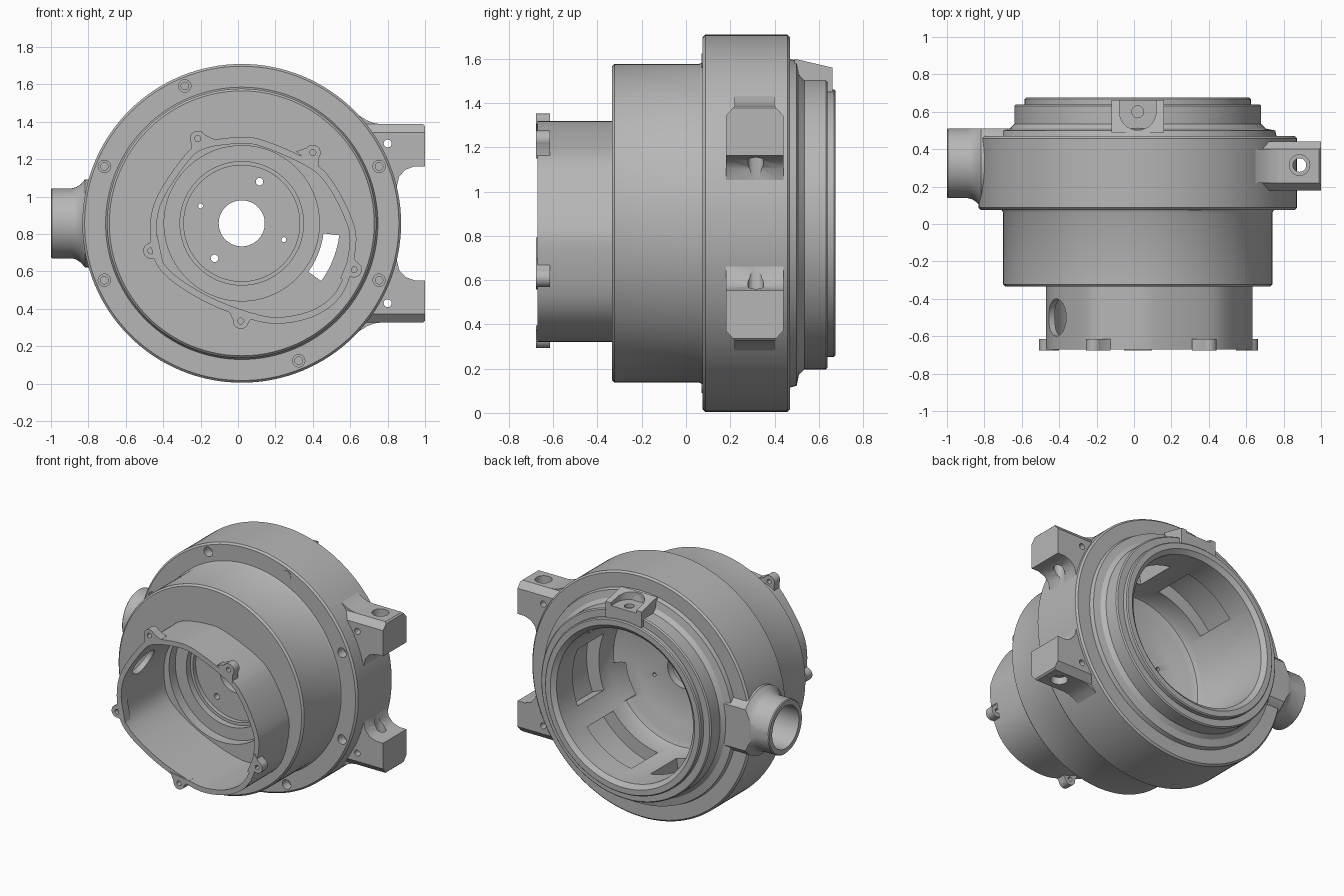
import bpy, bmesh, math
from mathutils import Vector

if "Cube" in bpy.data.objects:
    bpy.data.objects.remove(bpy.data.objects["Cube"], do_unlink=True)

CX, CZ = 0.02, 0.857
PY = 0.325
TAU = math.tau

metal = bpy.data.materials.new("cast_grey")
metal.use_nodes = True
grey = (0.47, 0.47, 0.47, 1)
metal.diffuse_color = grey
metal.node_tree.nodes["Principled BSDF"].inputs["Base Color"].default_value = grey


def finish_mesh(name, bm):
    bmesh.ops.recalc_face_normals(bm, faces=bm.faces)
    mesh = bpy.data.meshes.new(name)
    bm.to_mesh(mesh)
    bm.free()
    mesh.materials.append(metal)
    ob = bpy.data.objects.new(name, mesh)
    bpy.context.collection.objects.link(ob)
    return ob


def prism(name, pts, axis, lo, hi):
    """Extrude a 2D outline along an axis."""
    place = {"X": lambda p, h: (h, p[0], p[1]),
             "Y": lambda p, h: (p[0], h, p[1]),
             "Z": lambda p, h: (p[0], p[1], h)}[axis]
    bm = bmesh.new()
    a = [bm.verts.new(place(p, lo)) for p in pts]
    b = [bm.verts.new(place(p, hi)) for p in pts]
    bm.faces.new(a)
    bm.faces.new(b)
    for i in range(len(pts)):
        j = (i + 1) % len(pts)
        bm.faces.new((a[i], a[j], b[j], b[i]))
    return finish_mesh(name, bm)


def circle(u, v, r, n=32):
    return [(u + r * math.cos(TAU * i / n), v + r * math.sin(TAU * i / n)) for i in range(n)]


def sector(r0, r1, a0, a1, n=12):
    """Ring segment about the main axis, angles in degrees."""
    angles = [math.radians(a0 + (a1 - a0) * i / n) for i in range(n + 1)]
    arc = lambda r, seq: [(CX + r * math.cos(t), CZ + r * math.sin(t)) for t in seq]
    return arc(r0, angles) + arc(r1, angles[::-1])


def lathe(name, profile, axis="Y", n=128):
    """Spin a closed (radius, height) profile about the main or the pipe axis."""
    bm = bmesh.new()
    rings = []
    for k in range(n):
        c, s = math.cos(TAU * k / n), math.sin(TAU * k / n)
        rings.append([bm.verts.new((CX + r * c, h, CZ + r * s) if axis == "Y"
                                   else (h, PY + r * c, CZ + r * s)) for r, h in profile])
    for k in range(n):
        p, q = rings[k], rings[(k + 1) % n]
        for i in range(len(profile)):
            j = (i + 1) % len(profile)
            bm.faces.new((p[i], p[j], q[j], q[i]))
    return finish_mesh(name, bm)


def combine(ob, other, op="DIFFERENCE"):
    mod = ob.modifiers.new("cut", "BOOLEAN")
    mod.operation, mod.object, mod.solver = op, other, "EXACT"
    bpy.context.view_layer.objects.active = ob
    bpy.ops.object.modifier_apply(modifier=mod.name)
    bpy.data.objects.remove(other, do_unlink=True)


def drill(ob, axis, u, v, r, lo, hi):
    combine(ob, prism("drill", circle(u, v, r), axis, lo, hi))


def smooth_loop(pts, steps=5):
    """Closed rounded outline through the points."""
    out, n = [], len(pts)
    for i in range(n):
        a, b, c, d = (Vector(pts[(i + k) % n]) for k in (-1, 0, 1, 2))
        for s in range(steps):
            t = s / steps
            out.append(0.5 * (2 * b + (c - a) * t + (2 * a - 5 * b + 4 * c - d) * t * t
                              + (3 * b - a - 3 * c + d) * t ** 3))
    return out


def inset(loop, dist):
    out = []
    for i, p in enumerate(loop):
        t = (loop[(i + 1) % len(loop)] - loop[i - 1]).normalized()
        out.append(p + Vector((t.y, -t.x)) * dist)
    return out


# Stepped round housing
body = lathe("housing_body", [
    (.415, -.335), (.708, -.335), (.72, -.323), (.72, .06), (.728, .075), (.84, .075),
    (.852, .087), (.852, .458), (.84, .47), (.742, .47), (.735, .5), (.685, .51),
    (.66, .535), (.66, .632), (.652, .64), (.605, .64), (.605, .668), (.598, .675),
    (.56, .675), (.53, .65), (.53, .08), (.515, .04), (.47, .02), (.36, .01), (.34, 0),
    (.123, 0), (.123, -.055), (.31, -.055), (.31, -.085), (.33, -.085), (.33, -.13), (.415, -.13)])

# Rounded, off-round front collar
outline = smooth_loop([
    (-.31, 1.19), (-.2, 1.285), (0, 1.318), (.14, 1.3), (.38, 1.195), (.5, 1.09), (.61, .88),
    (.63, .73), (.57, .5), (.43, .37), (.22, .32), (.03, .355), (-.2, .45), (-.4, .59),
    (-.465, .74), (-.45, .96)])
combine(body, prism("cavity", inset(outline, .02), "Y", -.4, -.2))
collar = prism("front_collar", outline, "Y", -.672, -.19)
combine(collar, prism("cavity", inset(outline, .035), "Y", -.8, 0))

# Round port through the collar wall
port = prism("port", circle(0, 0, .1), "Z", -.12, .12)
port.rotation_mode = "QUATERNION"
port.rotation_quaternion = Vector((-.87, 0, .49)).to_track_quat("Z", "Y")
port.location = (-.41, -.5, 1.03)
bpy.context.view_layer.update()
combine(collar, port)

# Screw lugs around the collar
for i, (x, z) in enumerate([(-.215, 1.31), (.4, 1.235), (.62, .61), (.015, .335), (-.465, .71)]):
    out = Vector((x - .08, z - .82)).normalized()
    side = Vector((-out.y, out.x))
    local = [(.042 * math.cos(t), .042 * math.sin(t))
             for t in (math.radians(-90 + 15 * k) for k in range(13))]
    local += [(-.05, .075), (-.05, -.075)]
    lug = prism(f"collar_lug_{i + 1}", [Vector((x, z)) + out * a + side * b for a, b in local],
                "Y", -.677, -.615)
    drill(lug, "Y", x, z, .016, -.8, -.5)

# Curved slot and small holes in the inner web
combine(body, prism("slot", sector(.44, .525, -36, -7), "Y", -.3, .2))
for x, z, r in [(.115, 1.08, .02), (-.125, .67, .02), (-.2, .95, .013), (.245, .77, .013)]:
    drill(body, "Y", x, z, r, -.12, .1)

# Wide pockets in the rear bore wall, leaving narrow pillars
for a in (0, 60, 120, 240, 300):
    combine(body, prism("pocket", sector(.5, .625, a - 22, a + 22), "Y", .18, .47))

# Flange screw holes and flush plugs
for k in range(8):
    t = math.radians(22.5 + 45 * k)
    x, z = CX + .795 * math.cos(t), CZ + .795 * math.sin(t)
    if k in (1, 5):
        prism(f"flange_plug_{k}", circle(x, z, .033), "Y", .071, .1)
    else:
        drill(body, "Y", x, z, .033, 0, .14)
        drill(body, "Y", x, z, .02, .1, .2)

# Side pipe flaring into the flange
drill(body, "X", PY, CZ, .165, -1.1, -.58)
pipe = lathe("side_pipe", [
    (.148, -1), (.181, -1), (.187, -.994), (.187, -.89), (.193, -.865), (.208, -.842),
    (.235, -.818), (.235, -.57), (.148, -.57)], "X", 64)
trim = [(-1.2, .08), (-.4, .08), (-.4, .51), (-1.2, .51)]
combine(pipe, prism("trim", trim, "Z", .4, 1.4), "INTERSECT")

# Two chamfered mounting arms
for s, name in ((1, "upper"), (-1, "lower")):
    side = [(.62, .53), (.99, .53), (1, .52), (1, .305), (.945, .305), (.895, .287), (.862, .25),
            (.845, .18), (.62, .18)]
    arm = prism(f"mounting_arm_{name}", [(x, CZ + s * h) for x, h in side], "Y", .1, .5)
    section = [(.18, .1), (.44, .1), (.44, .485), (.4, .53), (.22, .53), (.18, .485)]
    combine(arm, prism("section", [(y, CZ + s * h) for y, h in section], "X", .5, 1.1), "INTERSECT")
    drill(arm, "Z", .885, .315, .036, 0, 1.75)
    lo, hi = sorted((CZ + s * .48, CZ + s * .6))
    drill(arm, "Z", .885, .315, .055, lo, hi)
    drill(arm, "Y", .8, CZ + s * .427, .021, 0, .6)
    # Fillet between arm and flange rim
    web = [(.6, .52), (.65, .575), (.69, .55), (.73, .535), (.78, .528), (.78, .5)]
    prism(f"arm_fillet_{name}", [(x, CZ + s * h) for x, h in web], "Y", .22, .4)

# Sloped boss on the rear shoulder with a spot face
boss = prism("rear_boss", [(.49, 1.6), (.662, 1.56), (.662, 1.45), (.49, 1.45)], "X", -.12, .16)
spot = [(CX + .098 * math.cos(t), .6 + .098 * math.sin(t))
        for t in (math.pi + math.pi * k / 16 for k in range(17))]
combine(boss, prism("spot", spot + [(CX + .098, .8), (CX - .098, .8)], "Z", 1.54, 1.8))
drill(boss, "Z", CX, .6, .032, 1.48, 1.8)

# Smooth curved walls, keep machined edges crisp
bpy.ops.object.select_all(action="DESELECT")
for ob in bpy.context.collection.objects:
    if ob.type == "MESH" and ob.data.materials and ob.data.materials[0] == metal:
        ob.select_set(True)
        bpy.context.view_layer.objects.active = ob
bpy.ops.object.shade_smooth_by_angle(angle=math.radians(30))
